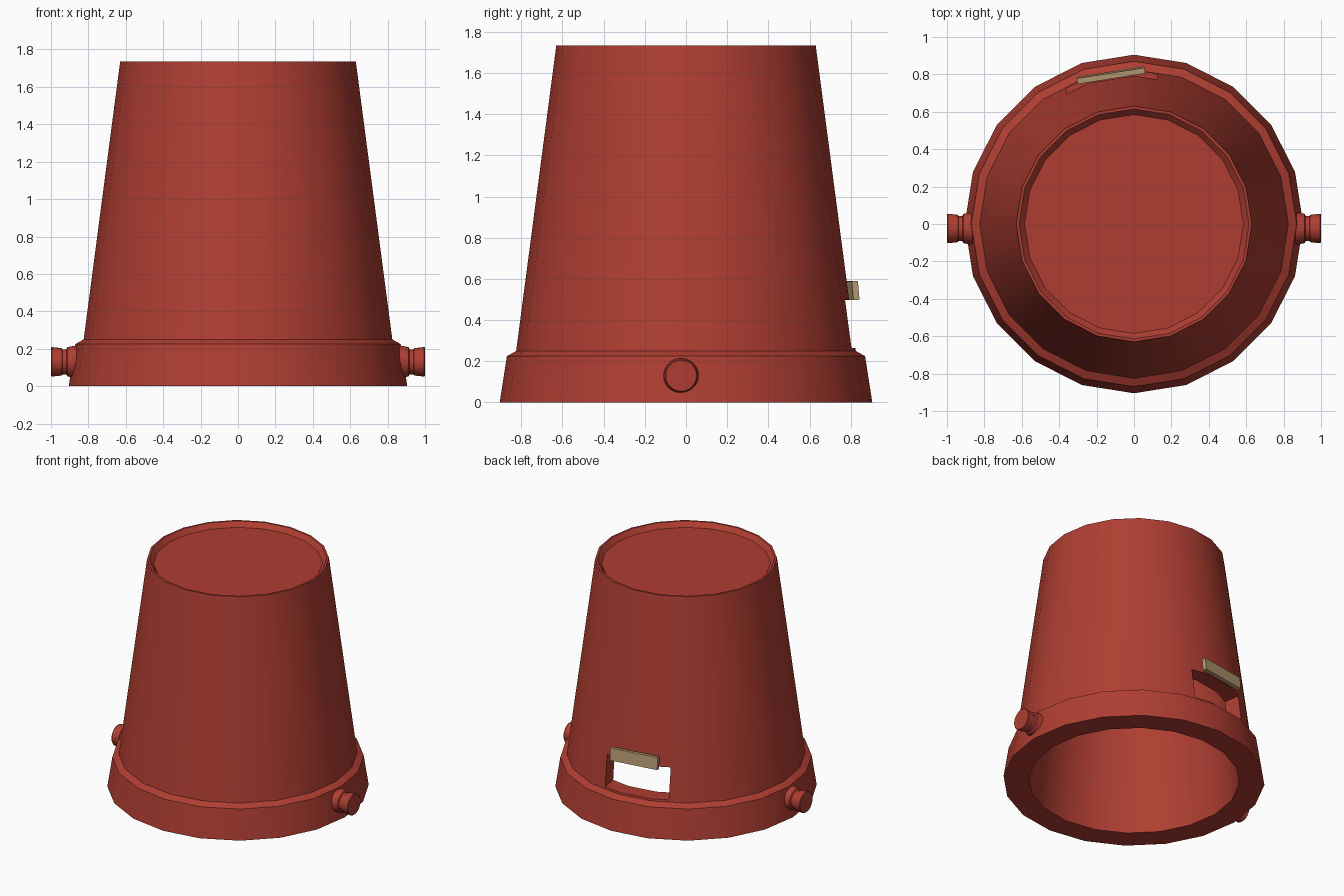
import bpy, bmesh
from math import sin, cos, pi, radians
from mathutils import Matrix

if "Cube" in bpy.data.objects:
    bpy.data.objects.remove(bpy.data.objects["Cube"])


def material(name, rgb):
    m = bpy.data.materials.new(name)
    m.diffuse_color = (*rgb, 1)
    m.use_nodes = True
    m.node_tree.nodes["Principled BSDF"].inputs["Base Color"].default_value = m.diffuse_color
    return m


red = material("red_plastic", (0.43, 0.048, 0.032))
wood = material("wood", (0.47, 0.33, 0.17))


def add_object(name, bm, mat=None):
    bmesh.ops.recalc_face_normals(bm, faces=bm.faces)
    me = bpy.data.meshes.new(name)
    bm.to_mesh(me)
    bm.free()
    ob = bpy.data.objects.new(name, me)
    bpy.context.collection.objects.link(ob)
    if mat:
        me.materials.append(mat)
    return ob


def activate(ob):
    bpy.ops.object.select_all(action='DESELECT')
    ob.select_set(True)
    bpy.context.view_layer.objects.active = ob


def smooth(ob, angle=28):
    activate(ob)
    bpy.ops.object.shade_smooth_by_angle(angle=radians(angle))


def lathe(name, profile, sides, matrix=Matrix()):
    """Spin (radius, z) points around z and cap both ends."""
    bm = bmesh.new()
    rings = [[bm.verts.new((r * cos(2 * pi * i / sides), r * sin(2 * pi * i / sides), z))
              for i in range(sides)] for r, z in profile]
    for a, b in zip(rings, rings[1:]):
        for i in range(sides):
            j = (i + 1) % sides
            bm.faces.new((a[i], a[j], b[j], b[i]))
    bm.faces.new(rings[0])
    bm.faces.new(rings[-1])
    bm.transform(matrix)
    return add_object(name, bm, red)


def box(name, size, matrix, mat=None):
    bm = bmesh.new()
    bmesh.ops.create_cube(bm, size=1)
    bm.transform(matrix @ Matrix.Diagonal((*size, 1)))
    return add_object(name, bm, mat)


# upturned bucket: recessed base, outer wall, rim, hollow inside
bucket = lathe("bucket", [
    (0.585, 1.70), (0.615, 1.735), (0.63, 1.735), (0.825, 0.25), (0.87, 0.225),
    (0.905, 0), (0.73, 0), (0.55, 1.62)], 20)

# doorway cut through the back, centred on one facet
facet = Matrix.Rotation(radians(9), 4, 'Z')
cutter = box("doorway_cutter", (0.49, 0.6, 0.235),
             facet @ Matrix.Translation((0, 0.80, 0.3825)))
cutter.hide_render = True
cut = bucket.modifiers.new("doorway", 'BOOLEAN')
cut.operation = 'DIFFERENCE'
cut.solver = 'EXACT'
cut.object = cutter
activate(bucket)
bpy.ops.object.modifier_apply(modifier="doorway")
bpy.data.objects.remove(cutter)
smooth(bucket)

# small wooden plank above the doorway, leaning with the wall
box("door_plank", (0.365, 0.03, 0.092),
    facet @ Matrix.Translation((0.003, 0.805, 0.544)) @ Matrix.Rotation(radians(5), 4, 'X'), wood)

# handle pivots on both sides
for side, name in ((1, "right_pivot"), (-1, "left_pivot")):
    turn = Matrix.Translation((0, -0.024, 0.13)) @ Matrix.Rotation(side * pi / 2, 4, 'Y')
    knob = lathe(name, [(0.085, 0.82), (0.085, 0.88), (0.078, 0.912), (0.067, 0.918),
                        (0.067, 0.938), (0.073, 0.942), (0.079, 0.995), (0.075, 1.0)], 32, turn)
    smooth(knob)
